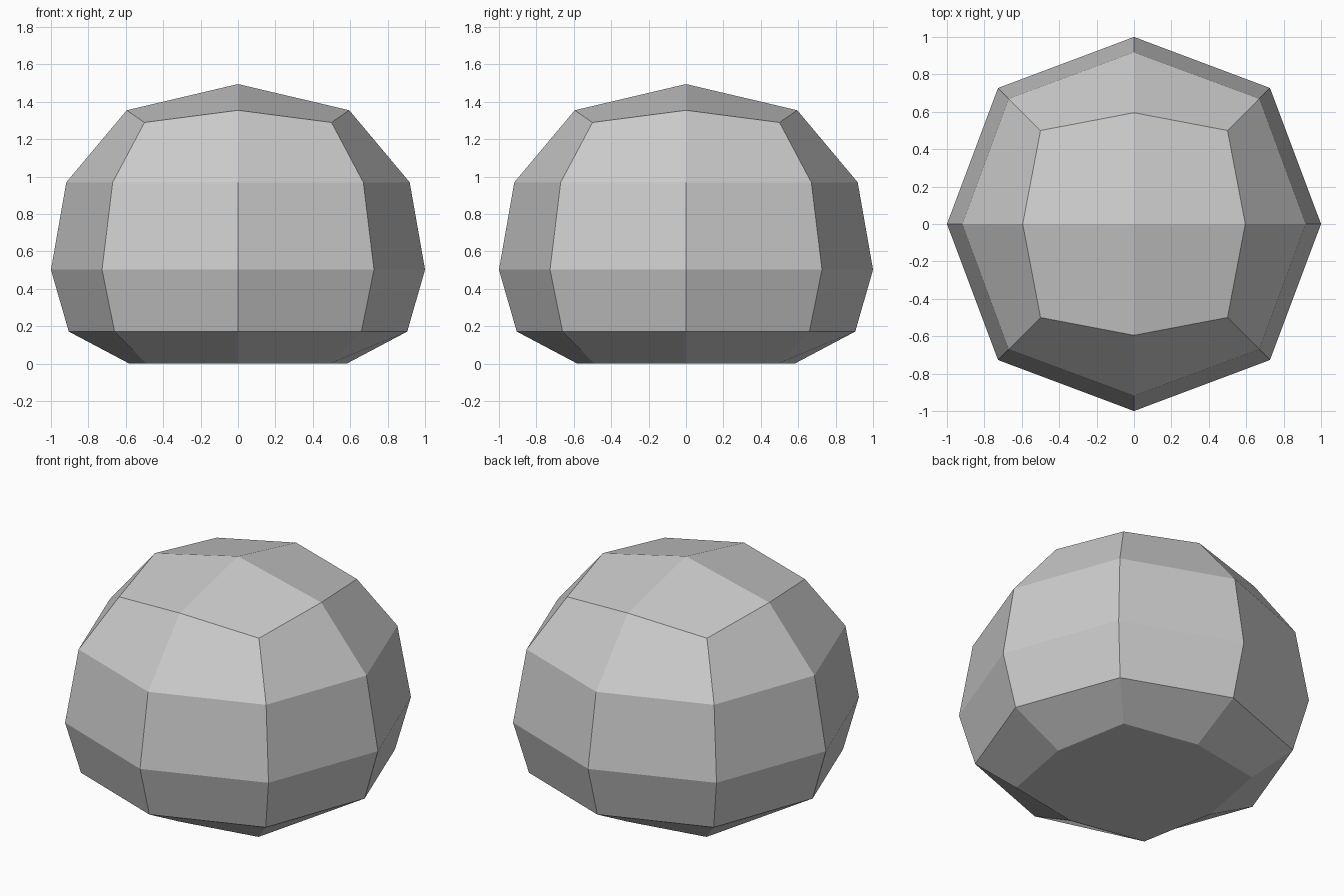
import bpy
import bmesh

cube = bpy.data.objects.get("Cube")
if cube:
    bpy.data.objects.remove(cube, do_unlink=True)

# Plain grey stone colour
grey = bpy.data.materials.new("plain_grey")
grey.use_nodes = True
colour = (0.6, 0.6, 0.6, 1.0)
grey.diffuse_color = colour
grey.node_tree.nodes["Principled BSDF"].inputs["Base Color"].default_value = colour

# Eight-sided levels: (radius on the axes, height, corner offset, corner height)
LEVELS = [
    (0.58, 0.0, 0.49, 0.0),
    (0.905, 0.172, 0.66, 0.172),
    (1.0, 0.503, 0.727, 0.503),
    (0.918, 0.97, 0.67, 0.97),
    (0.595, 1.355, 0.5, 1.29),
]
TOP = 1.495
DIRECTIONS = [(1, 0), (1, 1), (0, 1), (-1, 1), (-1, 0), (-1, -1), (0, -1), (1, -1)]


def add_ring(bm, axis_r, axis_z, corner_r, corner_z):
    ring = []
    for dx, dy in DIRECTIONS:
        corner = dx and dy
        r, z = (corner_r, corner_z) if corner else (axis_r, axis_z)
        ring.append(bm.verts.new((dx * r, dy * r, z)))
    return ring


bm = bmesh.new()
rings = [add_ring(bm, *level) for level in LEVELS]

# Side bands
for low, high in zip(rings, rings[1:]):
    for i in range(8):
        j = (i + 1) % 8
        bm.faces.new((low[i], low[j], high[j], high[i]))

# Flat base, and a cap of four quads meeting at the peak
bm.faces.new(rings[0][::-1])
peak = bm.verts.new((0, 0, TOP))
cap = rings[-1]
for i in range(0, 8, 2):
    bm.faces.new((cap[i], cap[i + 1], cap[(i + 2) % 8], peak))

mesh = bpy.data.meshes.new("faceted_dome")
bm.to_mesh(mesh)
bm.free()
mesh.materials.append(grey)
dome = bpy.data.objects.new("faceted_dome", mesh)
bpy.context.scene.collection.objects.link(dome)
